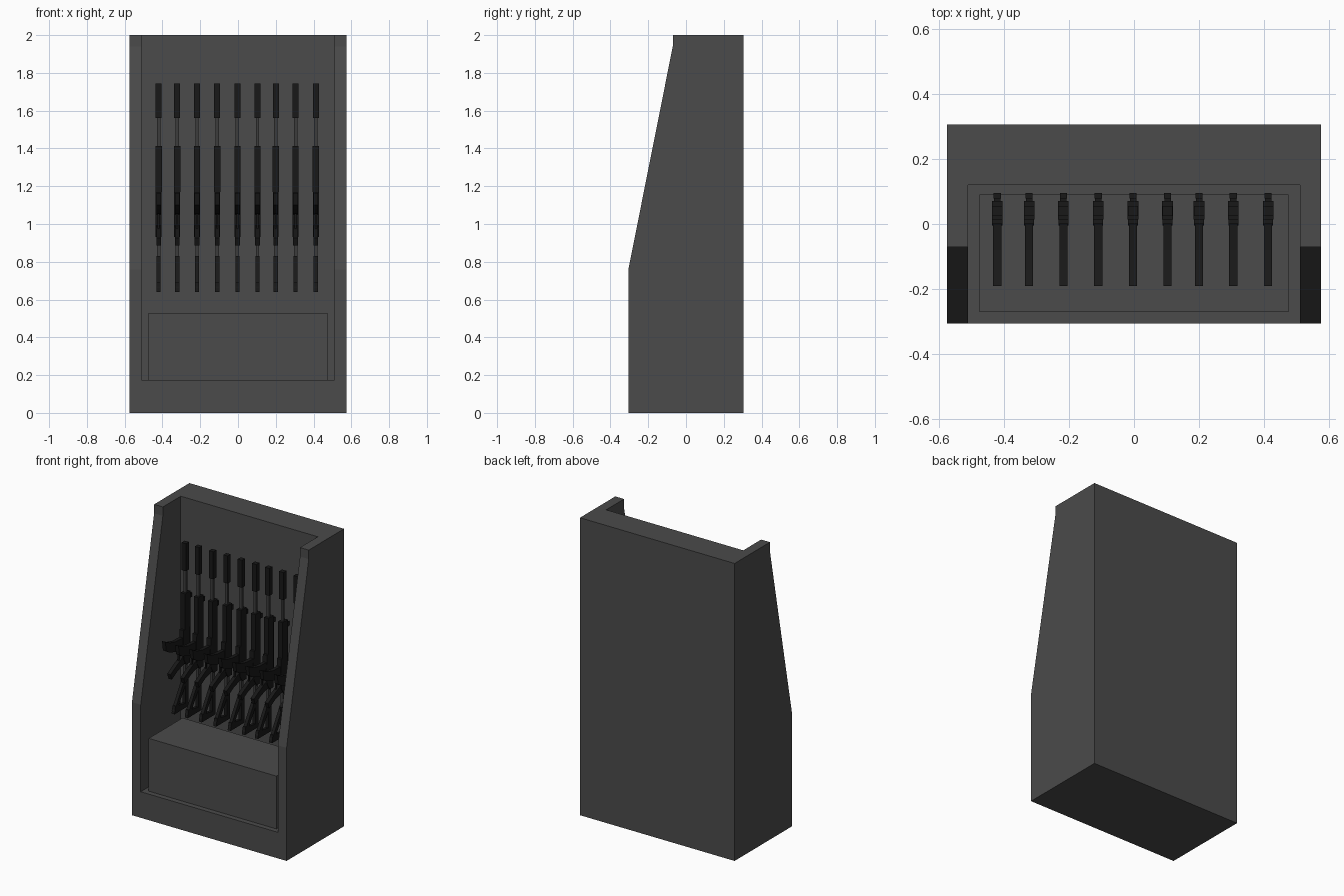
import bpy, bmesh, math

if "Cube" in bpy.data.objects:
    bpy.data.objects.remove(bpy.data.objects["Cube"])


def material(name, v):
    m = bpy.data.materials.new(name)
    m.diffuse_color = (v, v, v, 1)
    m.use_nodes = True
    m.node_tree.nodes["Principled BSDF"].inputs["Base Color"].default_value = m.diffuse_color
    return m


GREY = material("cabinet grey", 0.07)
BLACK = material("matte black", 0.009)
STEEL = material("dark steel", 0.045)


def finish(bm, name, mat):
    bmesh.ops.recalc_face_normals(bm, faces=bm.faces)
    me = bpy.data.meshes.new(name)
    bm.to_mesh(me)
    bm.free()
    me.materials.append(mat)
    ob = bpy.data.objects.new(name, me)
    bpy.context.collection.objects.link(ob)
    return ob


def extrude_into(bm, pts, x0, x1):
    """Closed (y, z) outline extruded along x."""
    a = [bm.verts.new((x0, y, z)) for y, z in pts]
    b = [bm.verts.new((x1, y, z)) for y, z in pts]
    bm.faces.new(a)
    bm.faces.new(b[::-1])
    n = len(pts)
    for i in range(n):
        j = (i + 1) % n
        bm.faces.new((a[i], b[i], b[j], a[j]))


def profile(name, pts, half, mat):
    bm = bmesh.new()
    extrude_into(bm, pts, -half, half)
    return finish(bm, name, mat)


def rect(y0, y1, z0, z1):
    return [(y0, z0), (y1, z0), (y1, z1), (y0, z1)]


# Cabinet body: sloped side outline with a recess open to front and top
cabinet = profile("cabinet", [(-.305, 0), (.305, 0), (.305, 2), (-.07, 2),
                              (-.07, 1.94), (-.305, .76)], .575, GREY)
cutter = profile("recess_cutter", rect(-1, .12, .175, 3), .51, GREY)
cutter.hide_render = True
cutter.hide_viewport = True
mod = cabinet.modifiers.new("recess", 'BOOLEAN')
mod.operation = 'DIFFERENCE'
mod.solver = 'EXACT'
mod.object = cutter

# Shelf box inside the recess
profile("shelf_box", rect(-.27, .09, .175, .53), .475, GREY)

# Rifle parts standing muzzle up: (name, [(outline, half width), ...], material)
C = .04  # bore line in y
parts = [
    ("muzzle", [(rect(C - .016, C + .016, 1.56, 1.745), .016)], BLACK),
    ("barrel", [(rect(C - .008, C + .008, 1.40, 1.57), .009)], STEEL),
    ("handguard", [(rect(C - .026, C + .03, 1.17, 1.412), .0165),
                   (rect(C + .03, C + .04, .98, 1.40), .010)], BLACK),
    ("receiver", [([(.005, .97), (.03, .93), (.07, .93), (.07, 1.17), (.0, 1.17),
                    (-.005, 1.04)], .0155)], BLACK),
    ("sights", [(rect(.078, .095, 1.0, 1.03), .011),
                (rect(.078, .095, 1.36, 1.39), .011)], BLACK),
    ("magazine", [([(.01, 1.05), (-.08, 1.055), (-.15, 1.08), (-.18, 1.1),
                    (-.19, 1.165), (-.14, 1.14), (-.08, 1.125), (.01, 1.12)], .0125)], BLACK),
    ("trigger_guard", [(rect(-.035, -.027, .97, 1.06), .005),
                       (rect(-.01, .01, 1.0, 1.008), .004)], BLACK),
    ("grip", [([(.02, .945), (-.06, .92), (-.12, .885), (-.135, .925),
                (-.06, .965), (.01, 1.0)], .0125)], BLACK),
    ("buffer_tube", [(rect(C - .012, C + .012, .82, .94), .009)], STEEL),
    # skeleton stock: three bars around a triangular opening
    ("stock", [(rect(C - .016, C + .016, .665, .83), .011),
               ([(.056, .64), (.056, .665), (-.08, .69), (-.09, .64)], .011),
               ([(-.09, .66), (-.045, .683), (.026, .79), (.026, .83), (.015, .83)], .011)],
     BLACK),
]

meshes = []
for name, pieces, mat in parts:
    bm = bmesh.new()
    for pts, half in pieces:
        extrude_into(bm, pts, -half, half)
    meshes.append(finish(bm, name, mat))

# Nine copies along the rack
xs = [-.42, -.322, -.217, -.11, -.003, .103, .2, .305, .412]
for i, x in enumerate(xs):
    for ob in meshes:
        c = ob if i == 0 else ob.copy()
        if i:
            bpy.context.collection.objects.link(c)
        c.location.x = x
